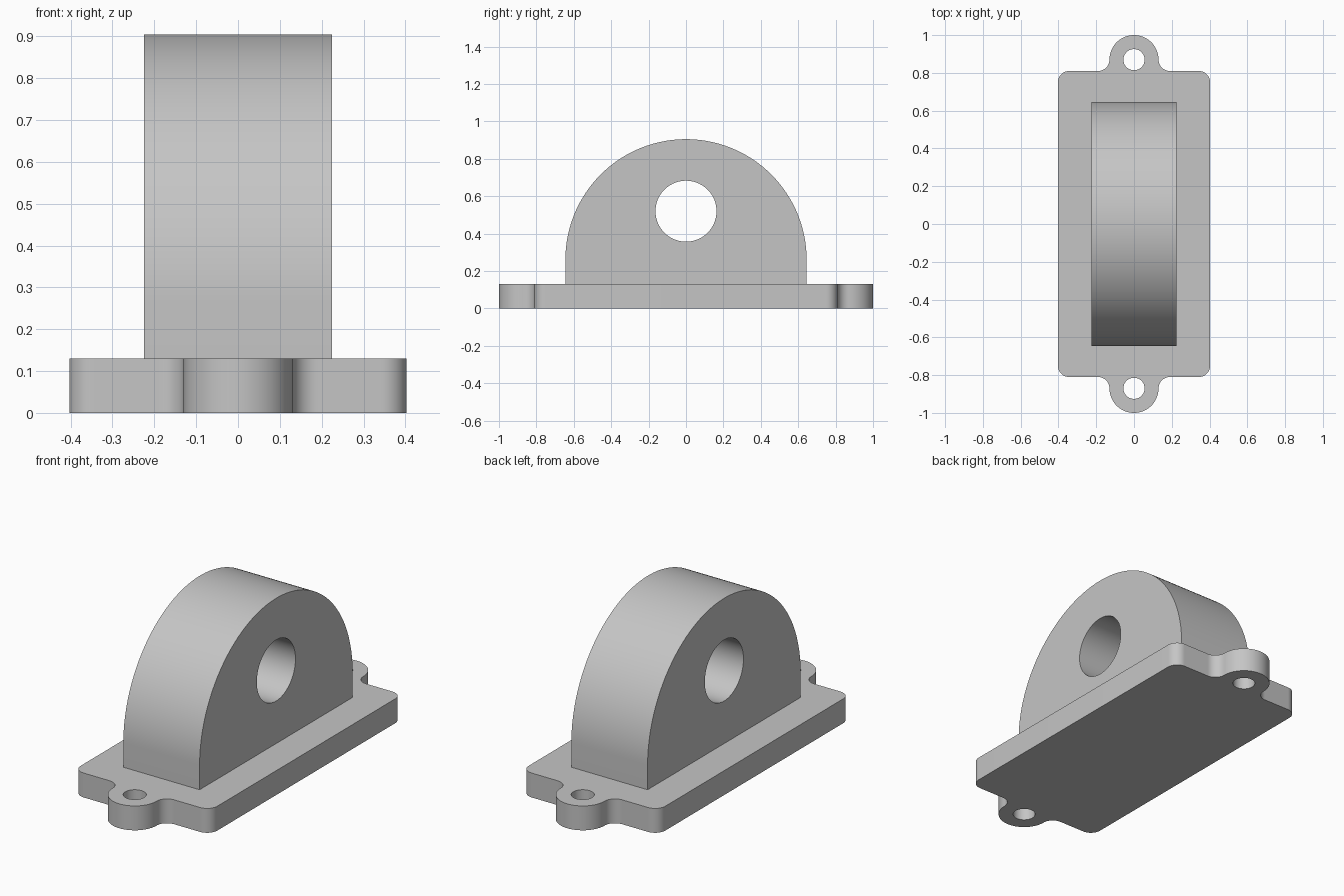
import bpy, bmesh
from math import sin, cos, pi, radians
from mathutils import Matrix

cube = bpy.data.objects.get("Cube")
if cube:
    bpy.data.objects.remove(cube, do_unlink=True)

# One plain grey for the whole part
COLOUR = (0.56, 0.56, 0.56, 1)
grey = bpy.data.materials.new("plain grey")
grey.use_nodes = True
grey.diffuse_color = COLOUR
grey.node_tree.nodes["Principled BSDF"].inputs["Base Color"].default_value = COLOUR

BASE_HEIGHT = 0.13
BASE_X, BASE_Y = 0.403, 0.81
FILLET = 0.06
TAB_RADIUS = 0.13
TAB_Y = BASE_Y + FILLET


def arc(cx, cy, r, start, end, steps):
    angles = [radians(start + (end - start) * i / steps) for i in range(steps + 1)]
    return [(cx + r * cos(a), cy + r * sin(a)) for a in angles]


def circle(cx, cy, r, steps=64):
    return arc(cx, cy, r, 0, 360, steps)[:-1]


def extruded(name, loops, thickness, matrix):
    """Fill closed outlines (inner ones become holes) and extrude them."""
    curve = bpy.data.curves.new(name, "CURVE")
    curve.dimensions = "2D"
    curve.fill_mode = "BOTH"
    curve.extrude = thickness / 2
    for loop in loops:
        spline = curve.splines.new("POLY")
        spline.points.add(len(loop) - 1)
        for point, (x, y) in zip(spline.points, loop):
            point.co = (x, y, 0, 1)
        spline.use_cyclic_u = True
    source = bpy.data.objects.new(name + " outline", curve)
    bpy.context.collection.objects.link(source)
    bpy.context.view_layer.update()
    mesh = bpy.data.meshes.new_from_object(
        source.evaluated_get(bpy.context.evaluated_depsgraph_get()))
    bpy.data.objects.remove(source, do_unlink=True)

    bm = bmesh.new()
    bm.from_mesh(mesh)
    bmesh.ops.remove_doubles(bm, verts=bm.verts, dist=0.0001)
    bmesh.ops.transform(bm, matrix=matrix, verts=bm.verts)
    bmesh.ops.recalc_face_normals(bm, faces=bm.faces)
    bm.to_mesh(mesh)
    bm.free()
    mesh.name = name
    mesh.materials.clear()
    mesh.materials.append(grey)
    obj = bpy.data.objects.new(name, mesh)
    bpy.context.collection.objects.link(obj)
    bpy.ops.object.select_all(action="DESELECT")
    obj.select_set(True)
    bpy.context.view_layer.objects.active = obj
    bpy.ops.object.shade_smooth_by_angle(angle=radians(30))
    return obj


# Base plate: one quarter of the outline, mirrored both ways
quarter = (arc(0, TAB_Y, TAB_RADIUS, 90, 0, 24)
           + arc(TAB_RADIUS + FILLET, TAB_Y, FILLET, 180, 270, 12)[1:]
           + arc(BASE_X - FILLET, BASE_Y - FILLET, FILLET, 90, 0, 12))
half = quarter + [(x, -y) for x, y in reversed(quarter)]
outline = half + [(-x, y) for x, y in reversed(half[1:-1])]
bolt_holes = [circle(0, side * TAB_Y, 0.056, 48) for side in (1, -1)]
extruded("base_plate", [outline] + bolt_holes, BASE_HEIGHT,
         Matrix.Translation((0, 0, BASE_HEIGHT / 2)))

# Upright lug: rounded arch with a cross hole, turned to run along x
LUG_RADIUS = 0.645
arch = arc(0, 0.26, LUG_RADIUS, 0, 180, 96)
arch += [(-LUG_RADIUS, BASE_HEIGHT), (LUG_RADIUS, BASE_HEIGHT)]
turn = Matrix.Rotation(pi / 2, 4, "Z") @ Matrix.Rotation(pi / 2, 4, "X")
extruded("upright_lug", [arch, circle(0, 0.52, 0.163, 96)], 0.45, turn)
